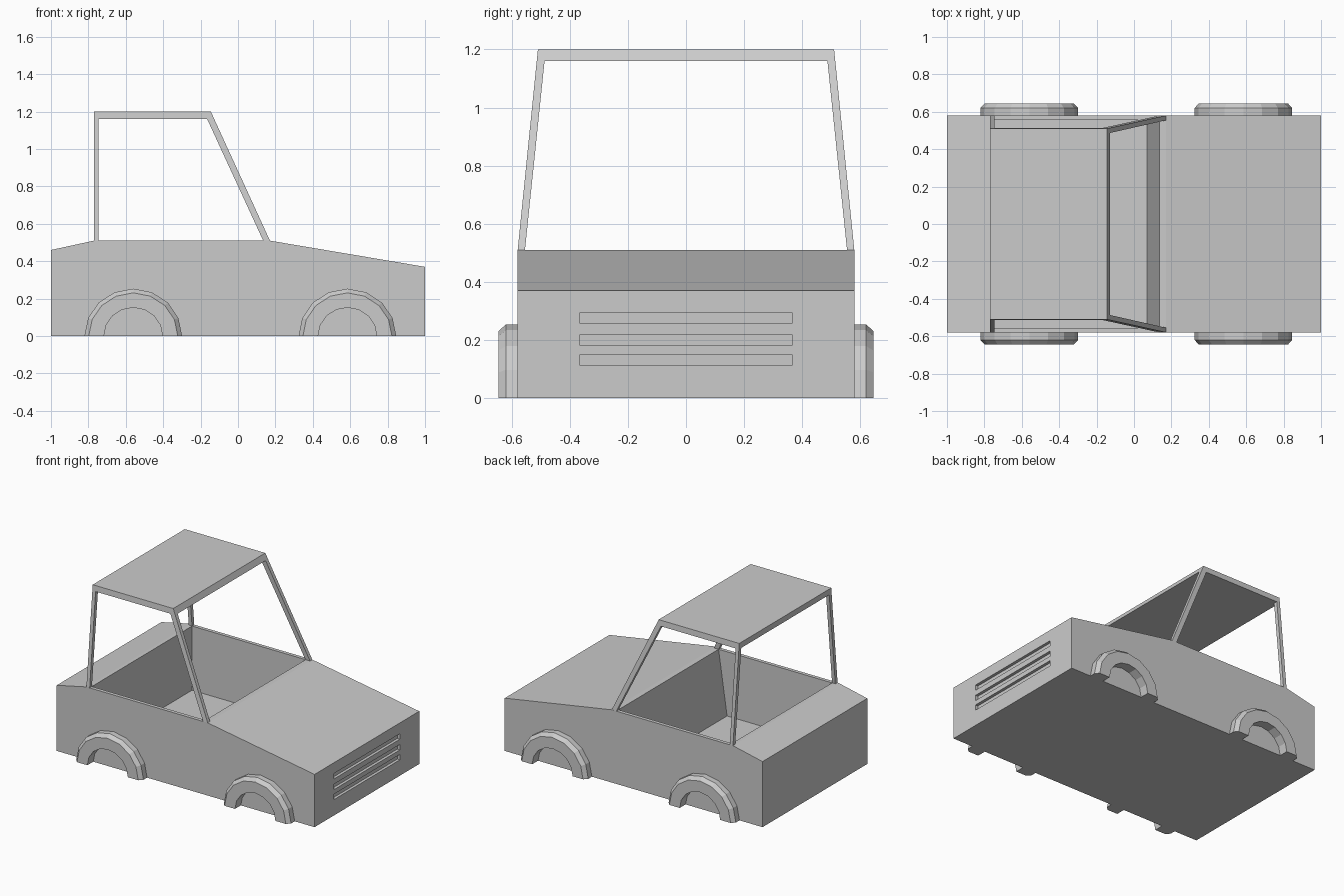
import bpy, bmesh
from math import cos, sin, pi

if "Cube" in bpy.data.objects:
    bpy.data.objects.remove(bpy.data.objects["Cube"])


def make(name, verts, faces):
    me = bpy.data.meshes.new(name)
    me.from_pydata(verts, [], faces)
    bm = bmesh.new()
    bm.from_mesh(me)
    bmesh.ops.recalc_face_normals(bm, faces=bm.faces)
    bm.to_mesh(me)
    bm.free()
    ob = bpy.data.objects.new(name, me)
    bpy.context.collection.objects.link(ob)
    return ob


def loft(name, a, b):
    """Closed solid between two matching rings of points."""
    n = len(a)
    faces = [tuple(range(n)), tuple(range(n, 2 * n))]
    faces += [(i, (i + 1) % n, n + (i + 1) % n, n + i) for i in range(n)]
    return make(name, a + b, faces)


def rect(x0, x1, y0, y1, z):
    return [(x0, y0, z), (x1, y0, z), (x1, y1, z), (x0, y1, z)]


def extrude_y(name, profile, y0, y1):
    return loft(name, [(x, y0, z) for x, z in profile], [(x, y1, z) for x, z in profile])


def cut(target, cutter):
    cutter.hide_render = True
    mod = target.modifiers.new("cut", 'BOOLEAN')
    mod.operation = 'DIFFERENCE'
    mod.solver = 'EXACT'
    mod.object = cutter
    bpy.context.view_layer.objects.active = target
    bpy.ops.object.modifier_apply(modifier=mod.name)
    bpy.data.objects.remove(cutter)


# Body shell with sloping hood and tail
body = extrude_y("body", [(-1, 0), (1, 0), (1, 0.37), (0.17, 0.51), (-0.77, 0.51), (-1, 0.46)],
                 -0.58, 0.58)

# Open cabin well, slanted at the front
cut(body, loft("cabin_cutter", rect(-0.745, 0.07, -0.555, 0.555, 0.06),
               rect(-0.745, 0.146, -0.555, 0.555, 0.58)))

# Grille slots
for z in (0.13, 0.20, 0.275):
    cut(body, loft("slot_cutter", rect(0.98, 1.05, -0.365, 0.365, z - 0.019),
                   rect(0.98, 1.05, -0.365, 0.365, z + 0.019)))

# Roof slab
loft("roof", rect(-0.77, -0.127, -0.514, 0.514, 1.16), rect(-0.77, -0.145, -0.51, 0.51, 1.2))

# Roof pillars, leaning inwards
for side, s in (("right", -1), ("left", 1)):
    loft("rear_pillar_" + side, rect(-0.77, -0.745, s * 0.555, s * 0.58, 0.505),
         rect(-0.77, -0.745, s * 0.487, s * 0.514, 1.16))
    loft("front_pillar_" + side, rect(0.137, 0.173, s * 0.555, s * 0.58, 0.505),
         rect(-0.165, -0.127, s * 0.487, s * 0.514, 1.16))

# Half-ring wheels with a chamfered outer edge
SECTION = [(0.157, 0.57), (0.157, 0.645), (0.238, 0.645), (0.261, 0.62), (0.261, 0.57)]
HALF = 8
for end, cx in (("rear", -0.56), ("front", 0.585)):
    for side, s in (("right", -1), ("left", 1)):
        k = len(SECTION)
        verts = [(cx + r * cos(pi * i / HALF), s * y, 0.97 * r * sin(pi * i / HALF))
                 for i in range(HALF + 1) for r, y in SECTION]
        faces = [(i * k + j, i * k + (j + 1) % k, (i + 1) * k + (j + 1) % k, (i + 1) * k + j)
                 for i in range(HALF) for j in range(k)]
        faces += [tuple(range(k)), tuple(range(HALF * k, HALF * k + k))]
        make(f"{end}_wheel_{side}", verts, faces)
